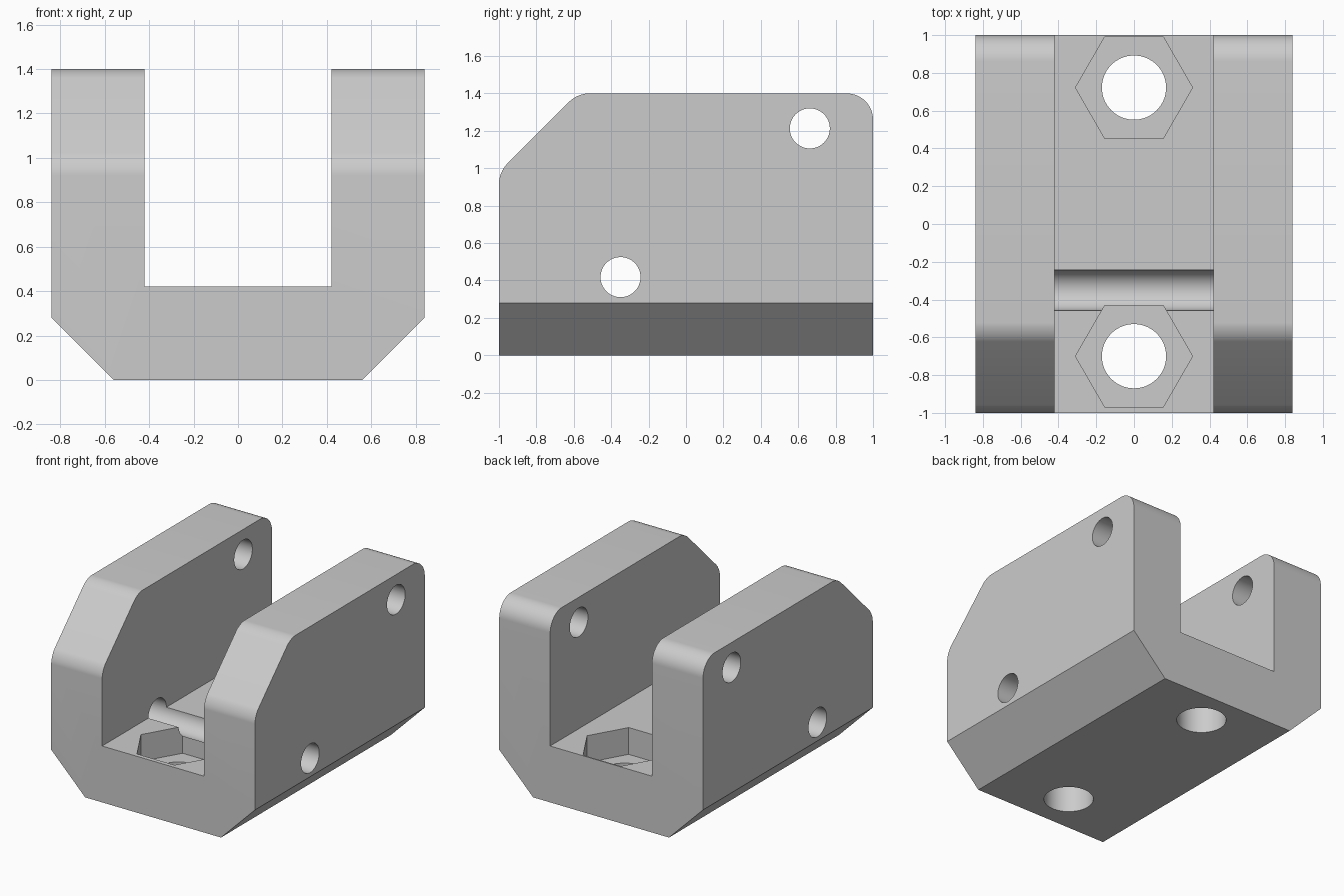
import bpy
import bmesh
from math import pi, radians
from mathutils import Matrix

default_cube = bpy.data.objects.get("Cube")
if default_cube:
    bpy.data.objects.remove(default_cube, do_unlink=True)

HALF_WIDTH, SLOT_HALF, FLOOR, HEIGHT = 0.84, 0.42, 0.42, 1.40
POCKET_FLOOR = 0.22

grey = bpy.data.materials.new("plain grey")
grey.use_nodes = True
grey.diffuse_color = (0.6, 0.6, 0.6, 1)
grey.node_tree.nodes["Principled BSDF"].inputs["Base Color"].default_value = (0.6, 0.6, 0.6, 1)


def make_object(name, bm):
    bmesh.ops.recalc_face_normals(bm, faces=bm.faces[:])
    mesh = bpy.data.meshes.new(name)
    bm.to_mesh(mesh)
    bm.free()
    mesh.materials.append(grey)
    obj = bpy.data.objects.new(name, mesh)
    bpy.context.collection.objects.link(obj)
    return obj


def prism(name, sides, radius, depth, centre, turn=None):
    bm = bmesh.new()
    matrix = Matrix.Translation(centre) @ (turn or Matrix())
    bmesh.ops.create_cone(bm, cap_ends=True, segments=sides, radius1=radius,
                          radius2=radius, depth=depth, matrix=matrix)
    return make_object(name, bm)


def bevel_edges(bm, y, z, offset, segments):
    """Bevel the crosswise edges lying at the given y and z."""
    edges = [e for e in bm.edges
             if all(abs(v.co.y - y) < 1e-4 and abs(v.co.z - z) < 1e-4 for v in e.verts)]
    bmesh.ops.bevel(bm, geom=edges, offset=offset, segments=segments,
                    profile=0.5, affect='EDGES')


def cut(target, cutter):
    cutter.hide_render = True
    mod = target.modifiers.new("cut", 'BOOLEAN')
    mod.operation, mod.solver, mod.object = 'DIFFERENCE', 'EXACT', cutter
    bpy.context.view_layer.objects.active = target
    bpy.ops.object.modifier_apply(modifier=mod.name)
    bpy.data.objects.remove(cutter, do_unlink=True)


# Body: side outline extruded across the width
outline = [(-1, 0), (1, 0), (1, HEIGHT), (-0.58, HEIGHT), (-1, 0.98)]
bm = bmesh.new()
side = bm.faces.new([bm.verts.new((-HALF_WIDTH, y, z)) for y, z in outline])
moved = bmesh.ops.extrude_face_region(bm, geom=[side])
bmesh.ops.translate(bm, vec=(2 * HALF_WIDTH, 0, 0),
                    verts=[g for g in moved["geom"] if isinstance(g, bmesh.types.BMVert)])
bmesh.ops.recalc_face_normals(bm, faces=bm.faces[:])

# Rounded upper corners
bevel_edges(bm, 1, HEIGHT, 0.14, 16)
bevel_edges(bm, -0.58, HEIGHT, 0.058, 8)
bevel_edges(bm, -1, 0.98, 0.058, 8)

# Chamfers along both bottom edges
bottom = [e for e in bm.edges
          if all(abs(v.co.z) < 1e-4 for v in e.verts)
          and abs(e.verts[0].co.x - e.verts[1].co.x) < 1e-4]
bmesh.ops.bevel(bm, geom=bottom, offset=0.28, segments=1, affect='EDGES')
body = make_object("slotted_block", bm)

# Open slot between the two walls
bm = bmesh.new()
bmesh.ops.create_cube(bm, size=2)
bmesh.ops.scale(bm, vec=(SLOT_HALF, 1.2, 1), verts=bm.verts[:])
bmesh.ops.translate(bm, vec=(0, 0, FLOOR + 1), verts=bm.verts[:])
cut(body, make_object("slot_cutter", bm))

# Bolt holes with hexagonal nut pockets in the floor
for y in (-0.70, 0.722):
    cut(body, prism("pocket_cutter", 6, 0.31, 0.6, (0, y, POCKET_FLOOR + 0.3),
                    Matrix.Rotation(pi / 6, 4, 'Z')))
    cut(body, prism("bolt_hole_cutter", 64, 0.17, 1.2, (0, y, 0.2)))

# Pin holes across both walls; the lower one grooves the floor
for y, z in ((-0.35, 0.418), (0.662, 1.213)):
    cut(body, prism("pin_hole_cutter", 64, 0.107, 2.4, (0, y, z),
                    Matrix.Rotation(pi / 2, 4, 'Y')))

bpy.ops.object.select_all(action='DESELECT')
body.select_set(True)
bpy.context.view_layer.objects.active = body
bpy.ops.object.shade_smooth_by_angle(angle=radians(30))
